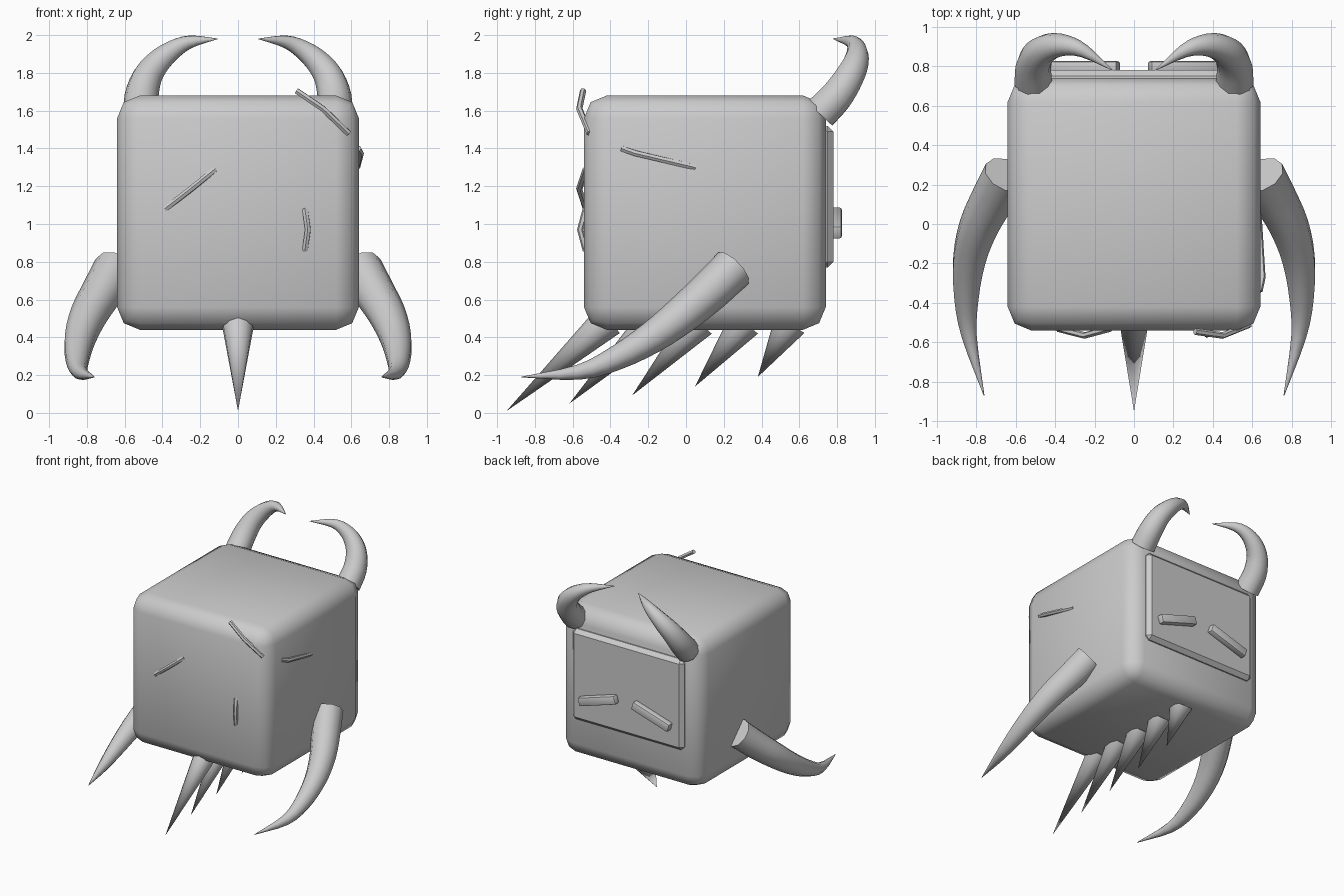
import bpy
from mathutils import Vector

cube = bpy.data.objects.get("Cube")
if cube:
    bpy.data.objects.remove(cube, do_unlink=True)

grey = bpy.data.materials.new("plain_grey")
grey.use_nodes = True
tone = (0.6, 0.6, 0.6, 1)
grey.diffuse_color = tone
grey.node_tree.nodes["Principled BSDF"].inputs["Base Color"].default_value = tone


def finish(obj, name, angle=None):
    obj.name = obj.data.name = name
    obj.data.materials.clear()
    obj.data.materials.append(grey)
    bpy.ops.object.select_all(action="DESELECT")
    obj.select_set(True)
    bpy.context.view_layer.objects.active = obj
    if angle is None:
        bpy.ops.object.shade_smooth()
    else:
        bpy.ops.object.shade_smooth_by_angle(angle=angle)
    return obj


def block(name, center, size, bevel, segments, angle=None, tilt=0):
    bpy.ops.mesh.primitive_cube_add(size=1, location=center)
    obj = bpy.context.object
    obj.scale = size
    bpy.ops.object.transform_apply(location=False, rotation=False, scale=True)
    obj.rotation_euler.y = tilt
    mod = obj.modifiers.new("bevel", "BEVEL")
    mod.width, mod.segments, mod.limit_method = bevel, segments, "NONE"
    bpy.ops.object.modifier_apply(modifier=mod.name)
    return finish(obj, name, angle)


def smooth_path(points, steps):
    """Catmull-Rom samples through (x, y, z, radius) points."""
    pts = [Vector(p) for p in points]
    pts = [2 * pts[0] - pts[1]] + pts + [2 * pts[-1] - pts[-2]]
    out = []
    for a, b, c, d in zip(pts, pts[1:], pts[2:], pts[3:]):
        for i in range(steps):
            t = i / steps
            out.append(b + (c - a) * t / 2
                       + (2 * a - 5 * b + 4 * c - d) * t * t / 2
                       + (3 * b - a - 3 * c + d) * t ** 3 / 2)
    return out + [pts[-2]]


def tube(name, points, resolution, steps=1, side=1):
    curve = bpy.data.curves.new(name, "CURVE")
    curve.dimensions = "3D"
    curve.bevel_depth = 1
    curve.bevel_resolution = resolution
    curve.use_fill_caps = True
    path = smooth_path(points, steps)
    spline = curve.splines.new("POLY")
    spline.points.add(len(path) - 1)
    for p, q in zip(spline.points, path):
        p.co = (q[0] * side, q[1], q[2], 1)
        p.radius = max(q[3], 0.002)
    obj = bpy.data.objects.new(name, curve)
    bpy.context.collection.objects.link(obj)
    bpy.ops.object.select_all(action="DESELECT")
    obj.select_set(True)
    bpy.context.view_layer.objects.active = obj
    bpy.ops.object.convert(target="MESH")
    return finish(bpy.context.object, name, 0.9)


# Rounded body and back face plate
block("body", (0, 0.1, 1.06), (1.28, 1.28, 1.24), 0.12, 2)
block("face_plate", (0, 0.73, 1.145), (1.02, 0.1, 0.75), 0.03, 1, 0.5)

# Paired parts: eyes, horns and arms
horn = [(0.51, 0.71, 1.585, 0.095), (0.51, 0.8, 1.68, 0.09),
        (0.48, 0.865, 1.78, 0.08), (0.42, 0.9, 1.86, 0.068),
        (0.34, 0.905, 1.925, 0.052), (0.25, 0.875, 1.965, 0.034),
        (0.11, 0.78, 1.98, 0.002)]
arm = [(0.65, 0.25, 0.765, 0.115), (0.72, 0.12, 0.64, 0.11),
       (0.79, -0.02, 0.52, 0.1), (0.835, -0.18, 0.4, 0.085),
       (0.85, -0.37, 0.29, 0.065), (0.835, -0.57, 0.215, 0.04),
       (0.76, -0.87, 0.19, 0.002)]
for side, label in ((1, "left"), (-1, "right")):
    block(label + "_eye", (side * 0.245, 0.795, 1.005), (0.35, 0.06, 0.07),
          0.012, 2, 0.5, side * 0.3)
    tube(label + "_horn", horn, 3, 3, side)
    tube(label + "_arm", arm, 3, 3, side)

# Row of swept-back spikes underneath
for i in range(5):
    t = i / 4
    base = Vector((0, -0.41 + 0.96 * t, 0.49 - 0.02 * t))
    tip = Vector((0, -0.95 + 1.33 * t, 0.01 + 0.15 * t + 0.03 * t * t))
    axis = tip - base
    bpy.ops.mesh.primitive_cone_add(
        vertices=10, radius1=0.09, depth=axis.length, location=(base + tip) / 2,
        rotation=axis.to_track_quat("Z", "Y").to_euler())
    finish(bpy.context.object, f"spike_{i + 1}", 0.9)

# Bent scratches on the front and left side
scratches = {
    "front_scratch_long": [(-0.385, -0.53, 1.08), (-0.25, -0.565, 1.185), (-0.12, -0.53, 1.29)],
    "front_scratch_short": [(0.355, -0.53, 1.08), (0.37, -0.56, 0.97), (0.355, -0.53, 0.86)],
    "front_scratch_top": [(0.31, -0.545, 1.705), (0.45, -0.565, 1.61), (0.585, -0.51, 1.48)],
    "side_scratch": [(0.635, -0.34, 1.4), (0.65, -0.27, 1.375), (0.63, 0.05, 1.3)],
}
for name, points in scratches.items():
    tube(name, [p + (0.017,) for p in points], 1)
